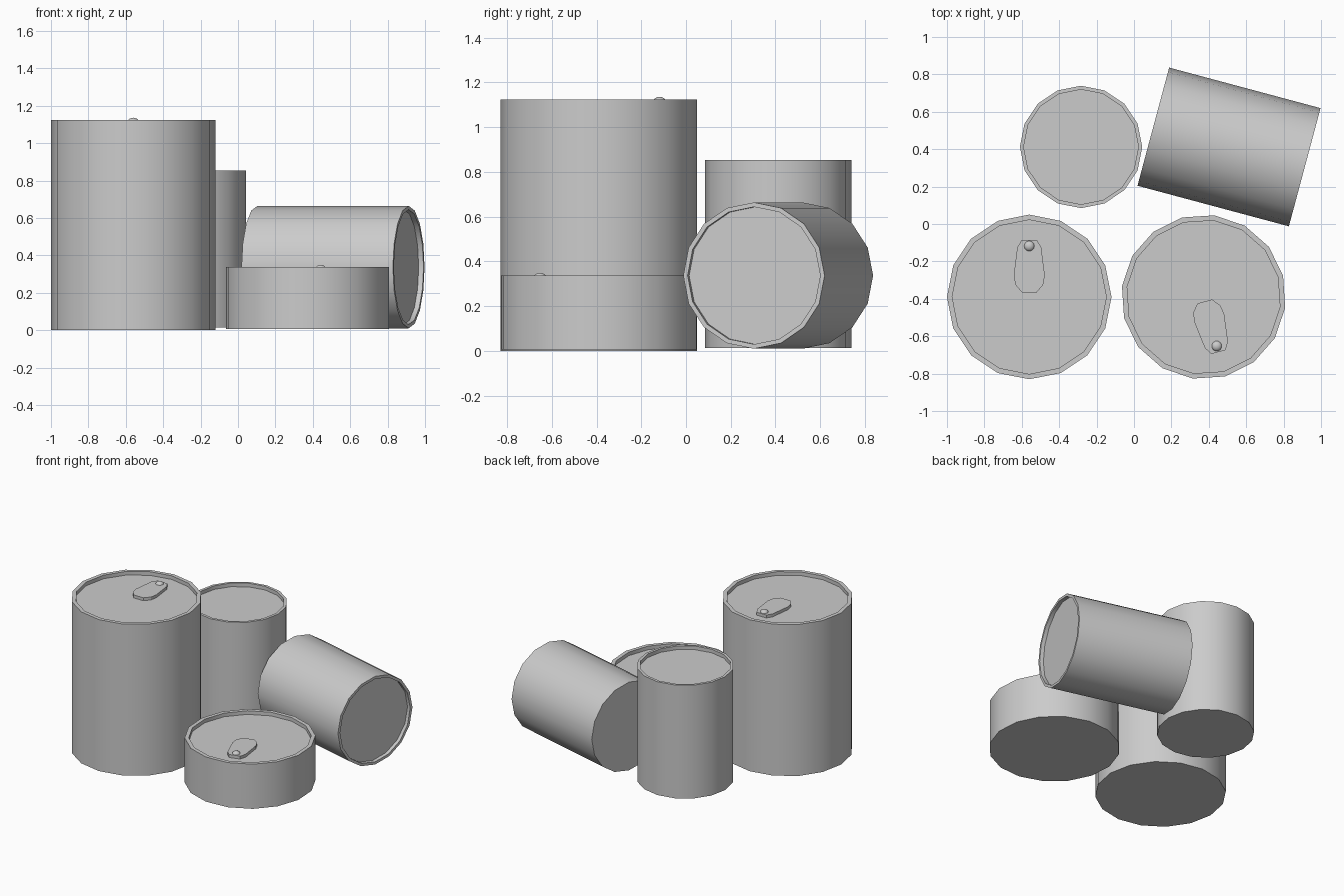
import bpy, bmesh
from math import sin, cos, pi, radians
from mathutils import Matrix

if "Cube" in bpy.data.objects:
    bpy.data.objects.remove(bpy.data.objects["Cube"])

SIDES = 16


def finish(name, bm, matrix):
    bmesh.ops.recalc_face_normals(bm, faces=bm.faces)
    bm.transform(matrix)
    mesh = bpy.data.meshes.new(name)
    bm.to_mesh(mesh)
    bm.free()
    obj = bpy.data.objects.new(name, mesh)
    bpy.context.collection.objects.link(obj)
    bpy.ops.object.select_all(action='DESELECT')
    obj.select_set(True)
    bpy.context.view_layer.objects.active = obj
    bpy.ops.object.shade_smooth_by_angle(angle=radians(30))
    return obj


def can(name, radius, height, rim, recess, matrix):
    # Closed can: flat base, wall, rim and recessed lid
    bm = bmesh.new()
    profile = [(radius, 0), (radius, height), (radius - rim, height),
               (radius - rim, height - recess)]
    rings = [[bm.verts.new((r * cos(2 * pi * i / SIDES), r * sin(2 * pi * i / SIDES), z))
              for i in range(SIDES)] for r, z in profile]
    for a, b in zip(rings, rings[1:]):
        for i in range(SIDES):
            j = (i + 1) % SIDES
            bm.faces.new((a[i], a[j], b[j], b[i]))
    bm.faces.new(rings[0][::-1])
    bm.faces.new(rings[-1])
    return finish(name, bm, matrix)


def pull_tab(name, z, matrix):
    # Tapered ring-pull plate, mirrored from one half outline
    half = [(0.04, 0.305), (0.064, 0.265), (0.083, 0.115), (0.074, 0.065), (0.04, 0.025)]
    outline = half + [(-x, y) for x, y in reversed(half)]
    bm = bmesh.new()
    face = bm.faces.new([bm.verts.new((x, y, z)) for x, y in outline])
    top = bmesh.ops.extrude_face_region(bm, geom=[face])
    bmesh.ops.translate(bm, vec=(0, 0, 0.022),
                        verts=[v for v in top['geom'] if isinstance(v, bmesh.types.BMVert)])
    finish(name, bm, matrix)

    # Domed rivet
    bm = bmesh.new()
    bmesh.ops.create_uvsphere(bm, u_segments=12, v_segments=8, radius=0.028)
    place = matrix @ Matrix.Translation((0, 0.272, z + 0.02)) @ Matrix.Diagonal((1, 1, 0.7, 1))
    finish(name + "_rivet", bm, place)


def at(x, y, z, turn=0):
    return Matrix.Translation((x, y, z)) @ Matrix.Rotation(radians(turn), 4, 'Z')


# Tall and short wide cans with pull tabs
for name, height, place in (("tall_can", 1.123, at(-0.56, -0.39, 0)),
                            ("short_can", 0.331, at(0.372, -0.39, 0.006, -165))):
    can(name, 0.44, height, 0.028, 0.027, place)
    pull_tab(name + "_tab", height - 0.027, place)

# Standing narrow can
can("narrow_can", 0.327, 0.84, 0.02, 0.027, at(-0.283, 0.412, 0.013))

# Fallen narrow can, lid facing right
can("fallen_can", 0.327, 0.838, 0.02, 0.027,
    at(0.508, 0.412, 0.337, -15) @ Matrix.Rotation(radians(90), 4, 'Y')
    @ Matrix.Translation((0, 0, -0.419)))
